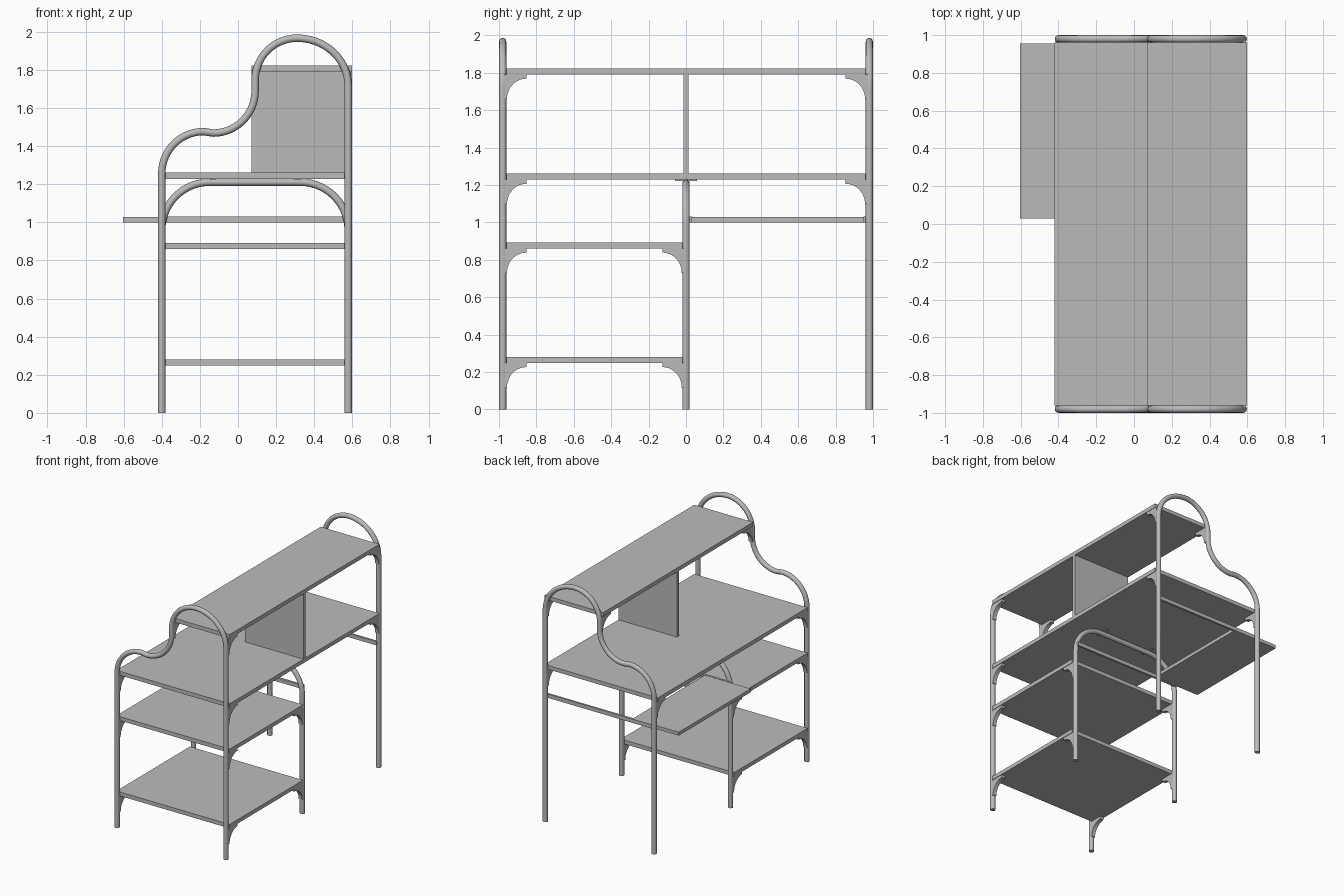
import bpy, bmesh, math

if "Cube" in bpy.data.objects:
    bpy.data.objects.remove(bpy.data.objects["Cube"])

grey = bpy.data.materials.new("matte grey")
grey.diffuse_color = (0.5, 0.5, 0.5, 1)
grey.use_nodes = True
grey.node_tree.nodes["Principled BSDF"].inputs["Base Color"].default_value = grey.diffuse_color

XL, XR, YE, R = -0.40, 0.578, 0.98, 0.0195   # leg centres, end frame, tube radius
T = 0.032                                    # board thickness


def add_mesh(name, bm):
    bmesh.ops.recalc_face_normals(bm, faces=bm.faces)
    me = bpy.data.meshes.new(name)
    bm.to_mesh(me)
    bm.free()
    me.materials.append(grey)
    ob = bpy.data.objects.new(name, me)
    bpy.context.collection.objects.link(ob)
    return ob


def box(name, x0, x1, y0, y1, z0, z1):
    bm = bmesh.new()
    bmesh.ops.create_cube(bm, size=1)
    for v in bm.verts:
        v.co.x = x0 + (v.co.x + 0.5) * (x1 - x0)
        v.co.y = y0 + (v.co.y + 0.5) * (y1 - y0)
        v.co.z = z0 + (v.co.z + 0.5) * (z1 - z0)
    return add_mesh(name, bm)


def arc(cx, cz, rx, rz, a0, a1, n=14):
    """Elliptical arc in the xz plane, angles in degrees."""
    out = []
    for i in range(n + 1):
        a = math.radians(a0 + (a1 - a0) * i / n)
        out.append((cx + rx * math.cos(a), cz + rz * math.sin(a)))
    return out


def tube(name, path, y):
    cu = bpy.data.curves.new(name, 'CURVE')
    cu.dimensions = '3D'
    cu.bevel_depth = R
    cu.bevel_resolution = 4
    cu.use_fill_caps = True
    sp = cu.splines.new('POLY')
    sp.points.add(len(path) - 1)
    for p, (x, z) in zip(sp.points, path):
        p.co = (x, y, z, 1)
    cu.materials.append(grey)
    ob = bpy.data.objects.new(name, cu)
    bpy.context.collection.objects.link(ob)
    bpy.ops.object.select_all(action='DESELECT')
    ob.select_set(True)
    bpy.context.view_layer.objects.active = ob
    bpy.ops.object.convert(target='MESH')
    bpy.ops.object.shade_smooth_by_angle(angle=math.radians(40))


def bracket(name, x, y, z, s):
    """Curved gusset under a board: starts at leg face y, reaches in direction s."""
    L, H, lip, w = 0.107, 0.13, 0.022, 0.016
    prof = [(-0.012, 0), (L, 0), (L, -lip)]
    for i in range(1, 11):
        a = math.radians(90 + 90 * i / 10)
        prof.append((L + (L - 0.004) * math.cos(a), -H + (H - lip) * math.sin(a)))
    prof.append((-0.012, -H))
    bm = bmesh.new()
    f = bm.faces.new([bm.verts.new((x - w, y + s * u, z + v)) for u, v in prof])
    ext = bmesh.ops.extrude_face_region(bm, geom=[f])
    for v in ext['geom']:
        if isinstance(v, bmesh.types.BMVert):
            v.co.x += 2 * w
    add_mesh(name, bm)


# End frames: leg, shoulder, S-bend, top hoop, leg
end_path = ([(XL, 0)] + arc(-0.18, 1.256, 0.22, 0.22, 180, 90)
            + arc(-0.13, 1.69, 0.22, 0.222, -90, 0)
            + arc(0.31, 1.746, 0.22, 0.22, 180, 90)
            + arc(0.31, 1.716, 0.268, 0.25, 88, 0) + [(XR, 0)])
for tag, y in (("front", -YE), ("back", YE)):
    tube(tag + "_frame", end_path, y)

# Middle frame: plain hoop below the desk top
mid_path = ([(XL, 0)] + arc(-0.15, 0.96, 0.25, 0.25, 180, 90)
            + arc(0.328, 0.96, 0.25, 0.25, 90, 0) + [(XR, 0)])
tube("middle_frame", mid_path, 0)

# Boards
X0, X1, YB = -0.42, 0.598, 0.961
box("desk_top", X0, X1, -YB, YB, 1.228, 1.228 + T)
box("top_shelf", 0.07, X1, -YB, YB, 1.79, 1.79 + T)
box("lower_shelf", X0, X1, -YB, -0.018, 0.248, 0.248 + T)
box("upper_shelf", X0, X1, -YB, -0.018, 0.86, 0.86 + T)
box("divider", 0.07, X1, -0.013, 0.013, 1.26, 1.79)

# Sliding tray and its rails
box("tray", -0.603, -0.19, 0.03, 0.955, 1.0, 1.028)
box("middle_rail", XL, XR, 0.014, 0.031, 0.999, 1.03)
box("back_rail", XL, XR, 0.95, 0.966, 0.999, 1.03)

# Straps joining the middle frame to the desk top
for x in (-0.133, 0.312):
    box("desk_strap", x - 0.015, x + 0.015, -0.06, 0.06, 1.222, 1.229)

# Corner brackets
for x in (XL, XR):
    for s in (-1, 1):
        bracket("desk_bracket", x, s * YB, 1.228, -s)
    for z in (0.248, 0.86):
        bracket("shelf_bracket", x, -YB, z, 1)
        bracket("shelf_bracket", x, -0.019, z, -1)
for x in (0.092, XR):
    for s in (-1, 1):
        bracket("top_bracket", x, s * YB, 1.79, -s)
